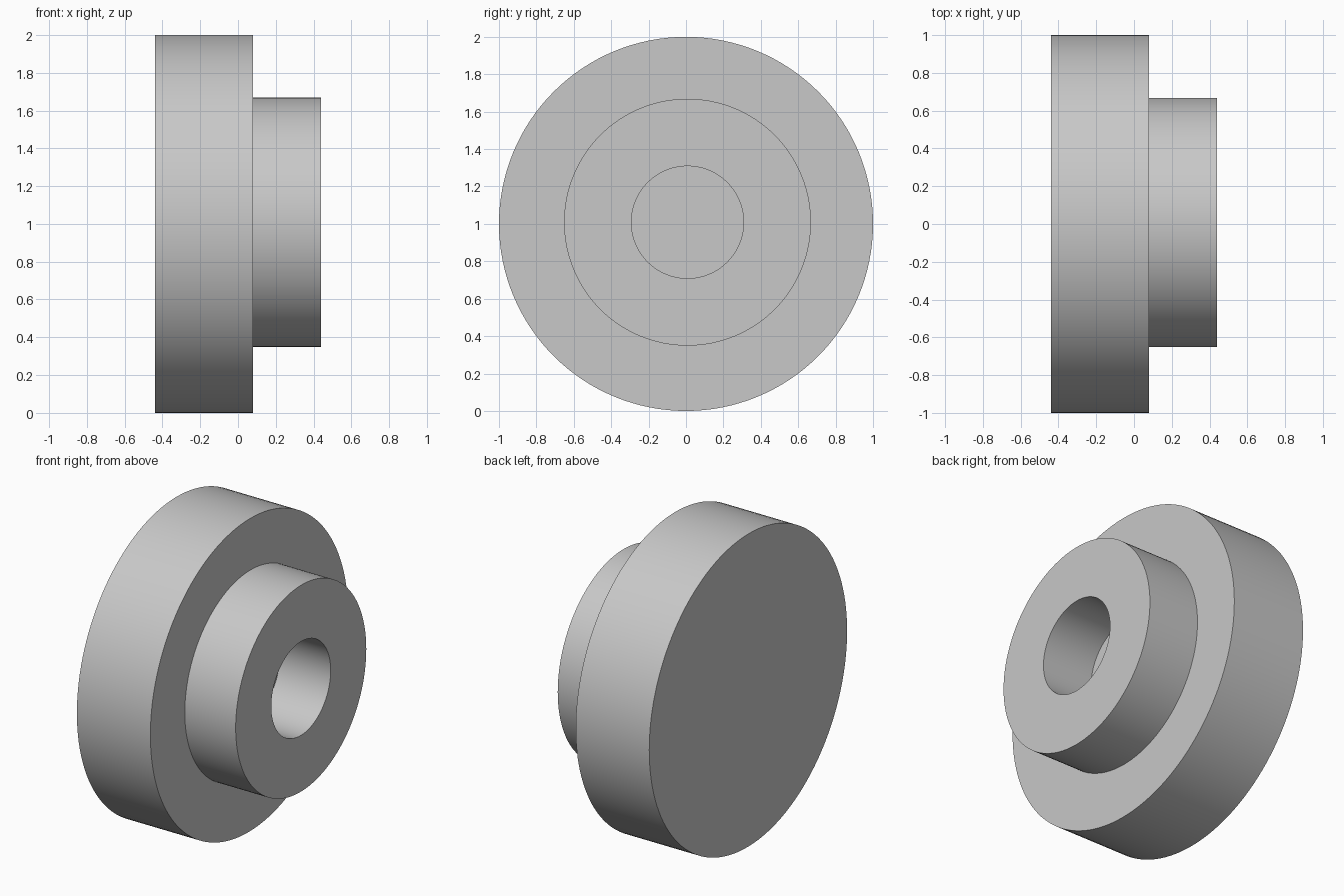
import bpy
import bmesh
import math
from mathutils import Matrix, Vector

cube = bpy.data.objects.get("Cube")
if cube:
    bpy.data.objects.remove(cube, do_unlink=True)

SIDES = 128
BACK, STEP, FRONT = -0.44, 0.08, 0.44    # stations along the x axis

grey = bpy.data.materials.new("plain grey")
colour = (0.58, 0.58, 0.58, 1)
grey.diffuse_color = colour
grey.use_nodes = True
grey.node_tree.nodes["Principled BSDF"].inputs["Base Color"].default_value = colour


def turned_part(name, profile, centre):
    """Spin (x, radius) points about the x axis; radius 0 closes an end."""
    bm = bmesh.new()
    verts = [bm.verts.new((x, 0, r)) for x, r in profile]
    edges = [bm.edges.new(pair) for pair in zip(verts, verts[1:])]
    bmesh.ops.spin(bm, geom=verts + edges, cent=(0, 0, 0), axis=(1, 0, 0),
                   angle=math.tau, steps=SIDES, use_merge=True)
    bmesh.ops.remove_doubles(bm, verts=bm.verts, dist=0.0001)
    bmesh.ops.recalc_face_normals(bm, faces=bm.faces)
    # Make sure the first rim, which is always an outer wall, faces outward
    wall = max(bm.faces, key=lambda f: Vector(f.calc_center_median().yz).length)
    if wall.normal.yz.dot(wall.calc_center_median().yz) < 0:
        bmesh.ops.reverse_faces(bm, faces=bm.faces)
    bmesh.ops.transform(bm, matrix=Matrix.Translation(centre), verts=bm.verts)
    mesh = bpy.data.meshes.new(name)
    bm.to_mesh(mesh)
    bm.free()
    mesh.materials.append(grey)
    obj = bpy.data.objects.new(name, mesh)
    bpy.context.collection.objects.link(obj)
    bpy.ops.object.select_all(action='DESELECT')
    obj.select_set(True)
    bpy.context.view_layer.objects.active = obj
    bpy.ops.object.shade_smooth_by_angle(angle=math.radians(30))


# Wide solid disc; its front face is also the floor of the bore
turned_part("flange_disc", [(BACK, 0), (BACK, 1), (STEP, 1), (STEP, 0)], (0, 0, 1))

# Smaller hub with a blind bore, set very slightly off the disc's axis
turned_part("bored_hub", [(STEP, 0.66), (FRONT, 0.66), (FRONT, 0.3), (STEP, 0.3)],
            (0, 0.008, 1.009))
